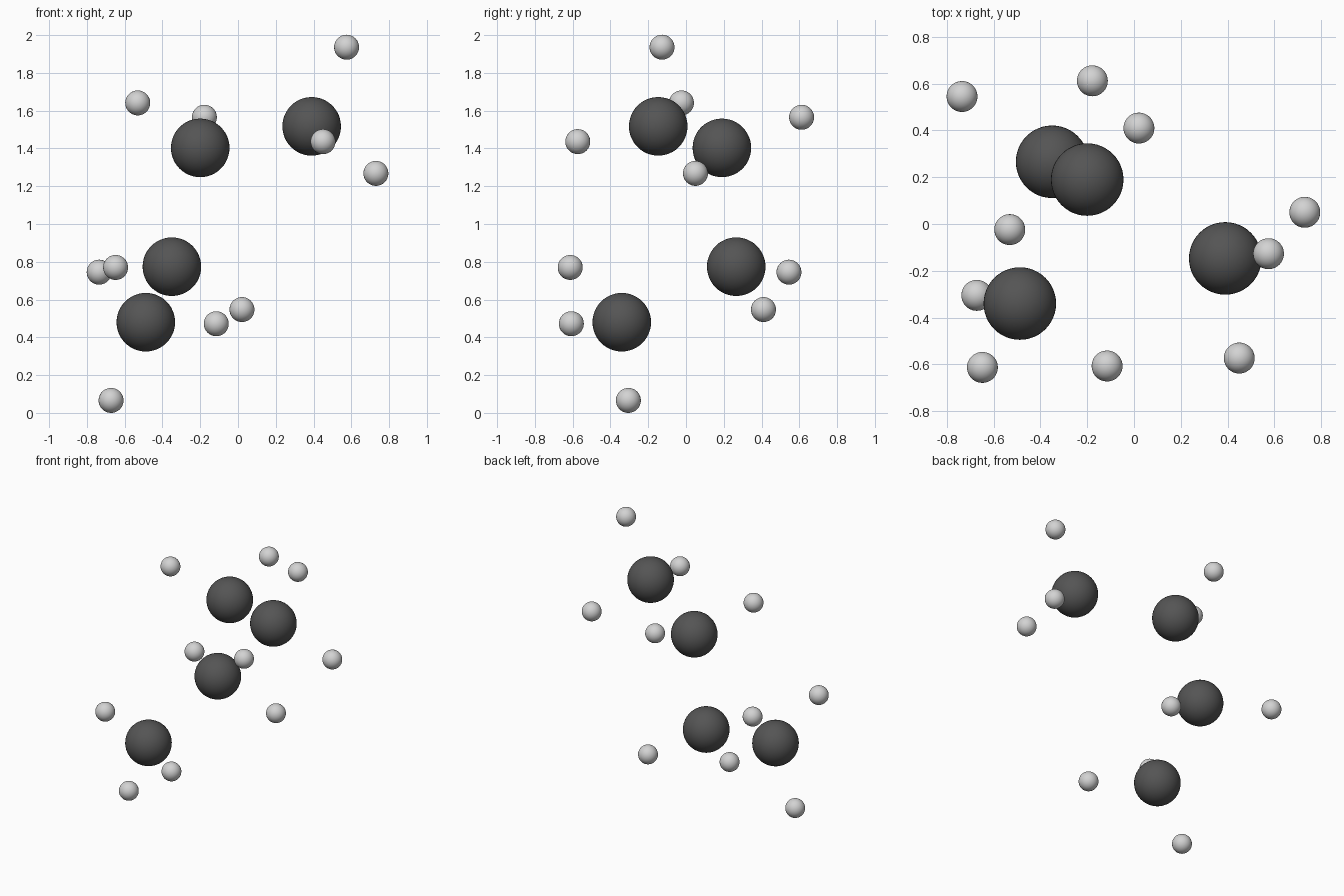
import bpy

cube = bpy.data.objects.get("Cube")
if cube:
    bpy.data.objects.remove(cube, do_unlink=True)


def make_material(name, value):
    mat = bpy.data.materials.new(name)
    mat.use_nodes = True
    colour = (value, value, value, 1.0)
    mat.diffuse_color = colour
    mat.node_tree.nodes["Principled BSDF"].inputs["Base Color"].default_value = colour
    return mat


def add_ball(name, centre, radius, mat):
    bpy.ops.mesh.primitive_uv_sphere_add(
        segments=48, ring_count=24, radius=radius, location=centre)
    ball = bpy.context.object
    ball.name = name
    ball.data.materials.append(mat)
    bpy.ops.object.shade_smooth()
    return ball


dark_grey = make_material("dark grey", 0.09)
light_grey = make_material("light grey", 0.65)

# Chain of four large dark balls, from the top end to the bottom end,
# each with the small pale balls that surround it
groups = [
    ((0.39, -0.147, 1.517),
     [(0.575, -0.127, 1.936), (0.45, -0.573, 1.436), (0.73, 0.05, 1.268)]),
    ((-0.2, 0.19, 1.403),
     [(-0.531, -0.024, 1.641), (-0.178, 0.612, 1.565)]),
    ((-0.35, 0.266, 0.774),
     [(-0.735, 0.545, 0.745), (0.021, 0.41, 0.547)]),
    ((-0.488, -0.34, 0.48),
     [(-0.648, -0.613, 0.77), (-0.115, -0.607, 0.472), (-0.672, -0.305, 0.066)]),
]

for i, (centre, satellites) in enumerate(groups, 1):
    add_ball(f"large_ball_{i}", centre, 0.155, dark_grey)
    for j, spot in enumerate(satellites, 1):
        add_ball(f"small_ball_{i}_{j}", spot, 0.066, light_grey)
